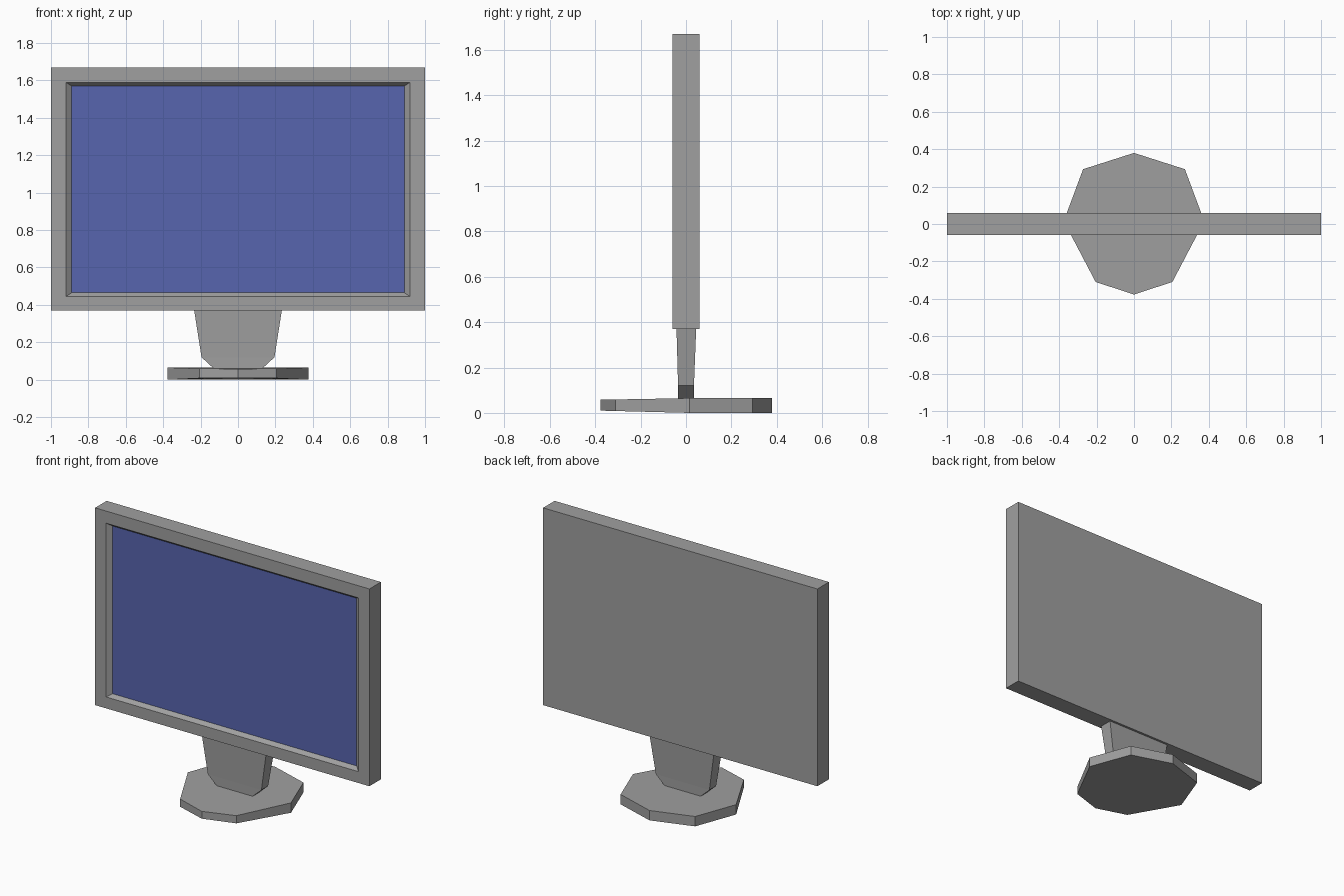
import bpy, bmesh

if "Cube" in bpy.data.objects:
    bpy.data.objects.remove(bpy.data.objects["Cube"])


def material(name, rgb):
    m = bpy.data.materials.new(name)
    m.diffuse_color = (*rgb, 1)
    m.use_nodes = True
    m.node_tree.nodes["Principled BSDF"].inputs["Base Color"].default_value = m.diffuse_color
    return m


grey = material("grey_plastic", (0.35, 0.35, 0.35))
blue = material("blue_screen", (0.096, 0.131, 0.43))


def loft(name, rings, mats):
    """Skin a stack of matching rings and cap both ends; the last cap gets the last material."""
    bm = bmesh.new()
    loops = [[bm.verts.new(p) for p in ring] for ring in rings]
    n = len(loops[0])
    for a, b in zip(loops, loops[1:]):
        for i in range(n):
            j = (i + 1) % n
            bm.faces.new((a[i], a[j], b[j], b[i]))
    bm.faces.new(loops[0][::-1])
    cap = bm.faces.new(loops[-1])
    cap.material_index = len(mats) - 1
    bmesh.ops.recalc_face_normals(bm, faces=bm.faces)
    me = bpy.data.meshes.new(name)
    bm.to_mesh(me)
    bm.free()
    for m in mats:
        me.materials.append(m)
    ob = bpy.data.objects.new(name, me)
    bpy.context.collection.objects.link(ob)
    return ob


def upright(x, z0, z1, y):
    return [(-x, y, z0), (x, y, z0), (x, y, z1), (-x, y, z1)]


def flat(x, y0, y1, z):
    return [(-x, y0, z), (x, y0, z), (x, y1, z), (-x, y1, z)]


# Display: casing, flat bezel, sloped recess and screen
loft("display", [
    upright(1.0, 0.37, 1.67, 0.06),
    upright(1.0, 0.37, 1.67, -0.06),
    upright(0.92, 0.445, 1.59, -0.06),
    upright(0.89, 0.465, 1.57, -0.035),
], [grey, blue])

# Neck: widens upward, chamfered at the foot
loft("neck", [
    flat(0.13, -0.035, 0.035, 0.06),
    flat(0.195, -0.035, 0.035, 0.12),
    flat(0.235, -0.042, 0.045, 0.375),
], [grey])

# Base: eight-sided plate, thinner toward the front
half = [(0.205, -0.31), (0.376, 0.015), (0.272, 0.293)]
outline = [(0, -0.377)] + half + [(0, 0.38)] + [(-x, y) for x, y in reversed(half)]


def thin(y):
    return max(0, 0.015 - y) / 0.392


loft("base", [
    [(x, y, 0.010 * thin(y)) for x, y in outline],
    [(x, y, 0.065 - 0.007 * thin(y)) for x, y in outline],
], [grey])
